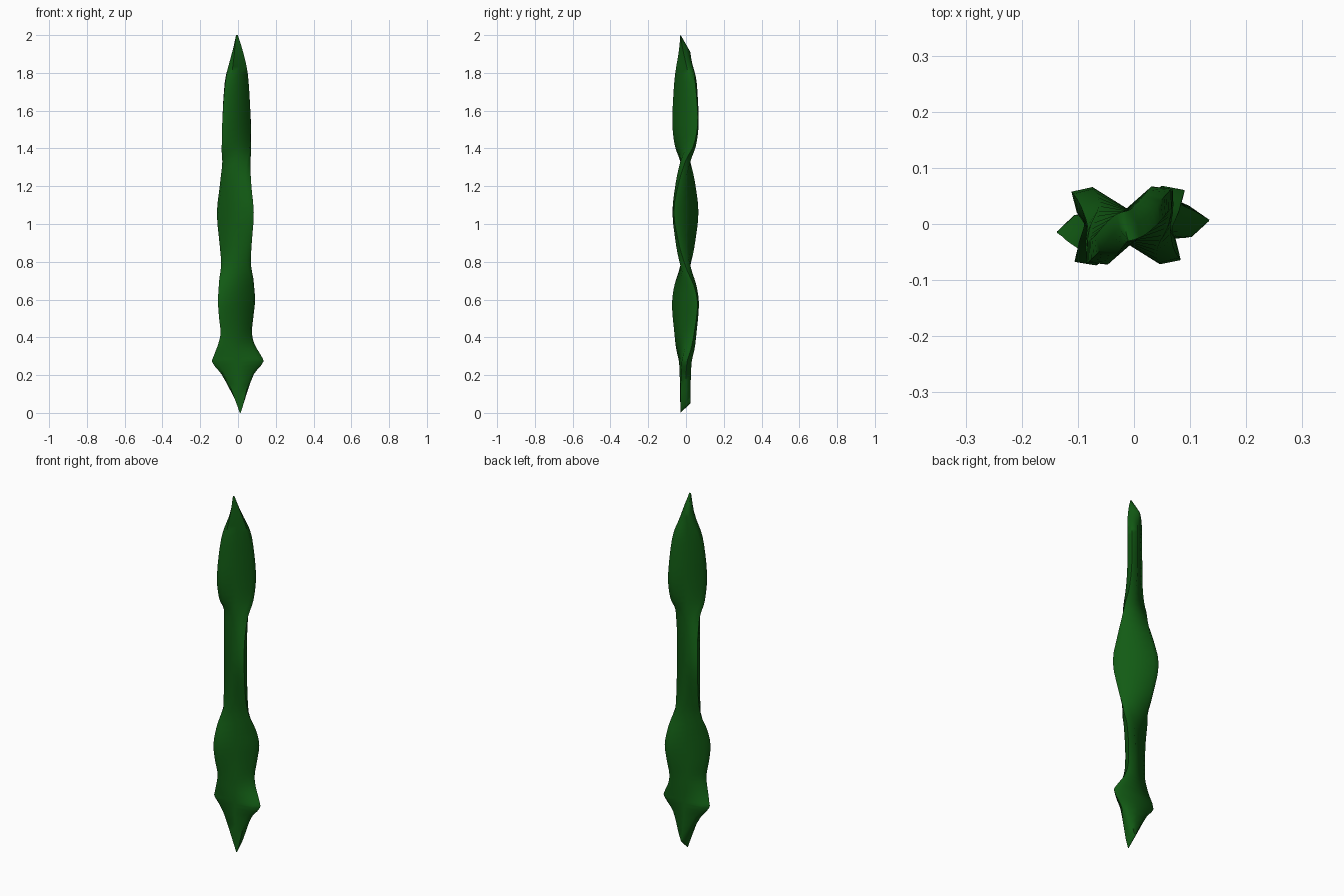
import bpy, bmesh, math

if "Cube" in bpy.data.objects:
    bpy.data.objects.remove(bpy.data.objects["Cube"])

# Blade stations: height, width, twist in degrees, centre x
STATIONS = [
    (0.00, 0.006, 0, 0.012), (0.05, 0.050, 1, 0.010), (0.20, 0.172, 3, -0.002),
    (0.27, 0.272, 4, -0.002), (0.30, 0.255, 8, -0.003), (0.36, 0.208, 20, -0.010),
    (0.42, 0.190, 29, -0.011), (0.50, 0.215, 33, -0.012), (0.59, 0.234, 33, -0.010),
    (0.68, 0.205, 25, -0.010), (0.78, 0.158, 0, -0.010), (0.88, 0.178, -20, -0.011),
    (1.06, 0.230, -32, -0.012), (1.22, 0.178, -23, -0.011), (1.33, 0.148, 0, -0.009),
    (1.41, 0.177, 28, -0.010), (1.52, 0.200, 40, -0.010), (1.66, 0.183, 41, -0.010),
    (1.80, 0.140, 39, -0.009), (1.90, 0.075, 30, -0.010), (2.00, 0.012, 12, -0.012),
]
FRONT, BACK = -0.030, 0.023      # face offsets from the mid plane
STEPS = 3


def spline(p, t):
    """Catmull-Rom style point between p[1] and p[2], height kept linear."""
    out = []
    span = p[2][0] - p[1][0]
    for k in range(1, 4):
        m1 = (p[2][k] - p[0][k]) / max(p[2][0] - p[0][0], 1e-6) * span
        m2 = (p[3][k] - p[1][k]) / max(p[3][0] - p[1][0], 1e-6) * span
        out.append((2*t**3 - 3*t**2 + 1) * p[1][k] + (t**3 - 2*t**2 + t) * m1
                   + (-2*t**3 + 3*t**2) * p[2][k] + (t**3 - t**2) * m2)
    return [p[1][0] + span * t] + out


# Refine the stations into smooth rings
rings = []
n = len(STATIONS)
for i in range(n - 1):
    p = [STATIONS[min(max(i + d, 0), n - 1)] for d in (-1, 0, 1, 2)]
    rings += [spline(p, s / STEPS) for s in range(STEPS)]
rings.append(list(STATIONS[-1]))

# Loft a chamfered flat section through the rings
bm = bmesh.new()
loops = []
for z, w, deg, cx in rings:
    a = math.radians(deg)
    h = max(w, 0.006) / 2
    c = 0.76 * h
    section = [(-h, -0.004), (-c, FRONT), (0, FRONT), (c, FRONT),
               (h, -0.004), (c, BACK), (0, BACK), (-c, BACK)]
    loop = []
    for u, v in section:
        # slanted ends: the front face reaches further than the back
        f = (v - FRONT) / (BACK - FRONT)
        dz = -0.09 * f * max(0, (z - 1.75) / 0.25) + 0.05 * f * max(0, 1 - z / 0.25)
        loop.append(bm.verts.new((cx + u * math.cos(a) - v * math.sin(a),
                                  u * math.sin(a) + v * math.cos(a), z + dz)))
    loops.append(loop)
for lo, hi in zip(loops, loops[1:]):
    for k in range(8):
        m = (k + 1) % 8
        bm.faces.new((lo[k], lo[m], hi[m], hi[k]))
bm.faces.new(loops[0][::-1])
bm.faces.new(loops[-1])
bmesh.ops.recalc_face_normals(bm, faces=bm.faces)

mesh = bpy.data.meshes.new("twisted_blade")
bm.to_mesh(mesh)
bm.free()
blade = bpy.data.objects.new("twisted_blade", mesh)
bpy.context.collection.objects.link(blade)

# Leaf green colour
green = bpy.data.materials.new("deep_green")
green.diffuse_color = (0.006, 0.105, 0.007, 1)
green.use_nodes = True
green.node_tree.nodes["Principled BSDF"].inputs["Base Color"].default_value = green.diffuse_color
mesh.materials.append(green)

# Smooth shading
bpy.context.view_layer.objects.active = blade
blade.select_set(True)
bpy.ops.object.shade_smooth_by_angle(angle=math.radians(65))
